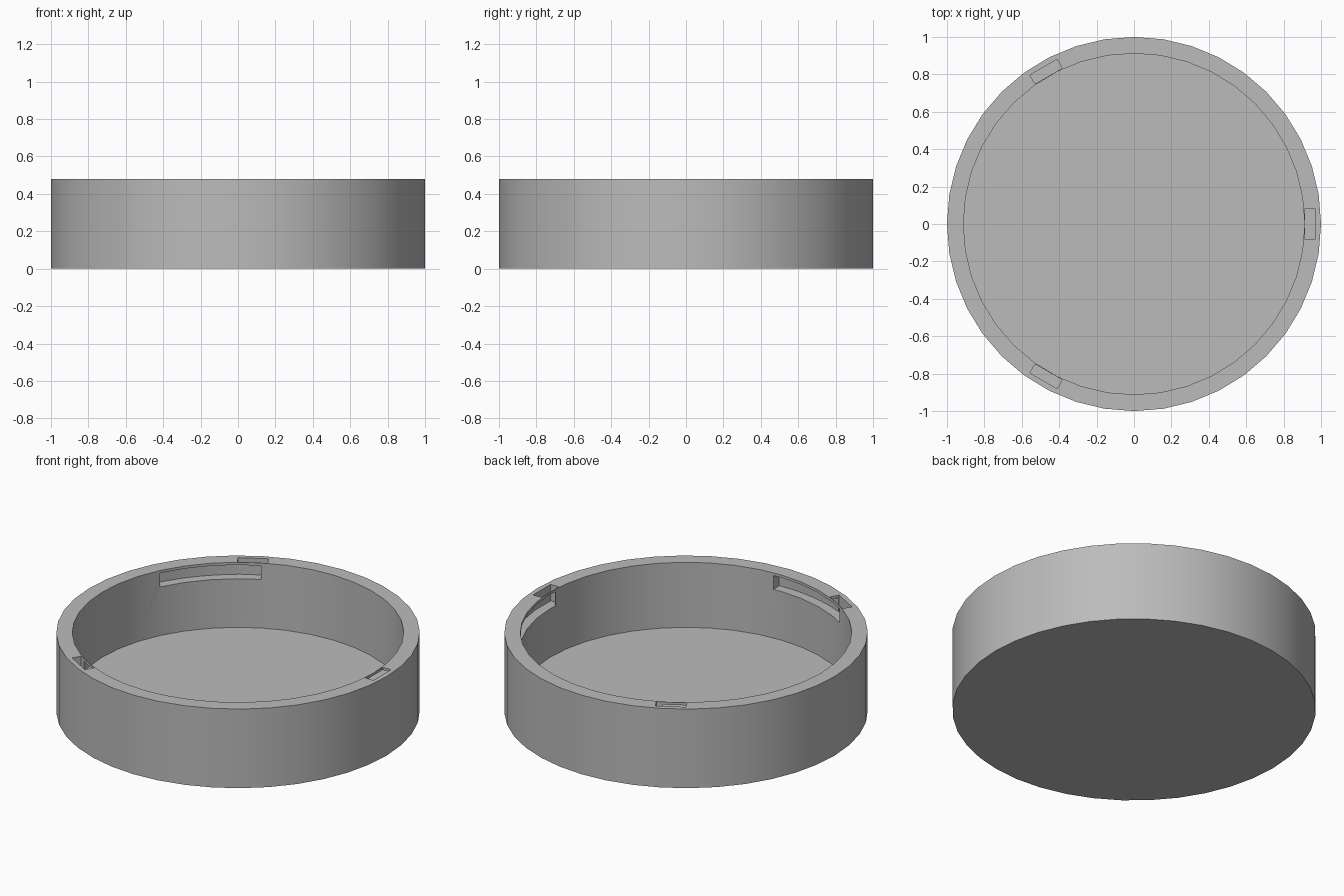
import bpy
import bmesh
import math

cube = bpy.data.objects.get("Cube")
if cube:
    bpy.data.objects.remove(cube, do_unlink=True)

SEGMENTS = 40
OUTER, INNER = 1.0, 0.912
HEIGHT, FLOOR = 0.48, 0.085
SLOT_IN, SLOT_OUT, SLOT_HALF = 0.9135, 0.968, 0.084
TRACK_LOW, TRACK_HIGH = 0.38, 0.464
TRACK_START, TRACK_END = -3, 33

grey = bpy.data.materials.new("plain grey")
grey.use_nodes = True
colour = (0.5, 0.5, 0.5, 1)
grey.diffuse_color = colour
grey.node_tree.nodes["Principled BSDF"].inputs["Base Color"].default_value = colour


def prism(name, outline, low, high):
    """Upright solid with the given plan outline."""
    bm = bmesh.new()
    base = bm.faces.new([bm.verts.new((x, y, low)) for x, y in outline])
    top = bmesh.ops.extrude_face_region(bm, geom=[base])["geom"]
    verts = [v for v in top if isinstance(v, bmesh.types.BMVert)]
    bmesh.ops.translate(bm, verts=verts, vec=(0, 0, high - low))
    bmesh.ops.recalc_face_normals(bm, faces=bm.faces)
    mesh = bpy.data.meshes.new(name)
    bm.to_mesh(mesh)
    bm.free()
    mesh.materials.append(grey)
    obj = bpy.data.objects.new(name, mesh)
    bpy.context.collection.objects.link(obj)
    return obj


def arc(radius, start, end, steps):
    angles = [math.radians(start + (end - start) * i / steps) for i in range(steps + 1)]
    return [(radius * math.cos(a), radius * math.sin(a)) for a in angles]


def circle(radius):
    return arc(radius, 0, 360, SEGMENTS)[:-1]


def cut(target, cutter):
    mod = target.modifiers.new("cut", "BOOLEAN")
    mod.operation = "DIFFERENCE"
    mod.solver = "EXACT"
    mod.object = cutter
    bpy.context.view_layer.objects.active = target
    bpy.ops.object.modifier_apply(modifier=mod.name)
    bpy.data.objects.remove(cutter, do_unlink=True)


# Round dish: solid drum with its inside hollowed out
dish = prism("round_dish", circle(OUTER), 0, HEIGHT)
cut(dish, prism("hollow_cutter", circle(INNER), FLOOR, HEIGHT + 0.2))

# Three twist-lock slots: an entry from the rim and a track inside the wall
entry = [(SLOT_IN, -SLOT_HALF), (SLOT_OUT, -SLOT_HALF),
         (SLOT_OUT, SLOT_HALF), (SLOT_IN, SLOT_HALF)]
track = (arc(SLOT_OUT, TRACK_START, TRACK_END, 8)
         + arc(INNER - 0.06, TRACK_END, TRACK_START, 8))
for turn in (0, 120, 240):
    for name, outline, low, high in (
            ("track_cutter", track, TRACK_LOW, TRACK_HIGH),
            ("entry_cutter", entry, TRACK_LOW, HEIGHT + 0.1)):
        cutter = prism(name, outline, low, high)
        cutter.rotation_euler.z = math.radians(turn)
        bpy.context.view_layer.update()
        cut(dish, cutter)

# Smooth walls with crisp rims
bpy.ops.object.select_all(action="DESELECT")
dish.select_set(True)
bpy.context.view_layer.objects.active = dish
bpy.ops.object.shade_smooth_by_angle(angle=math.radians(30))
